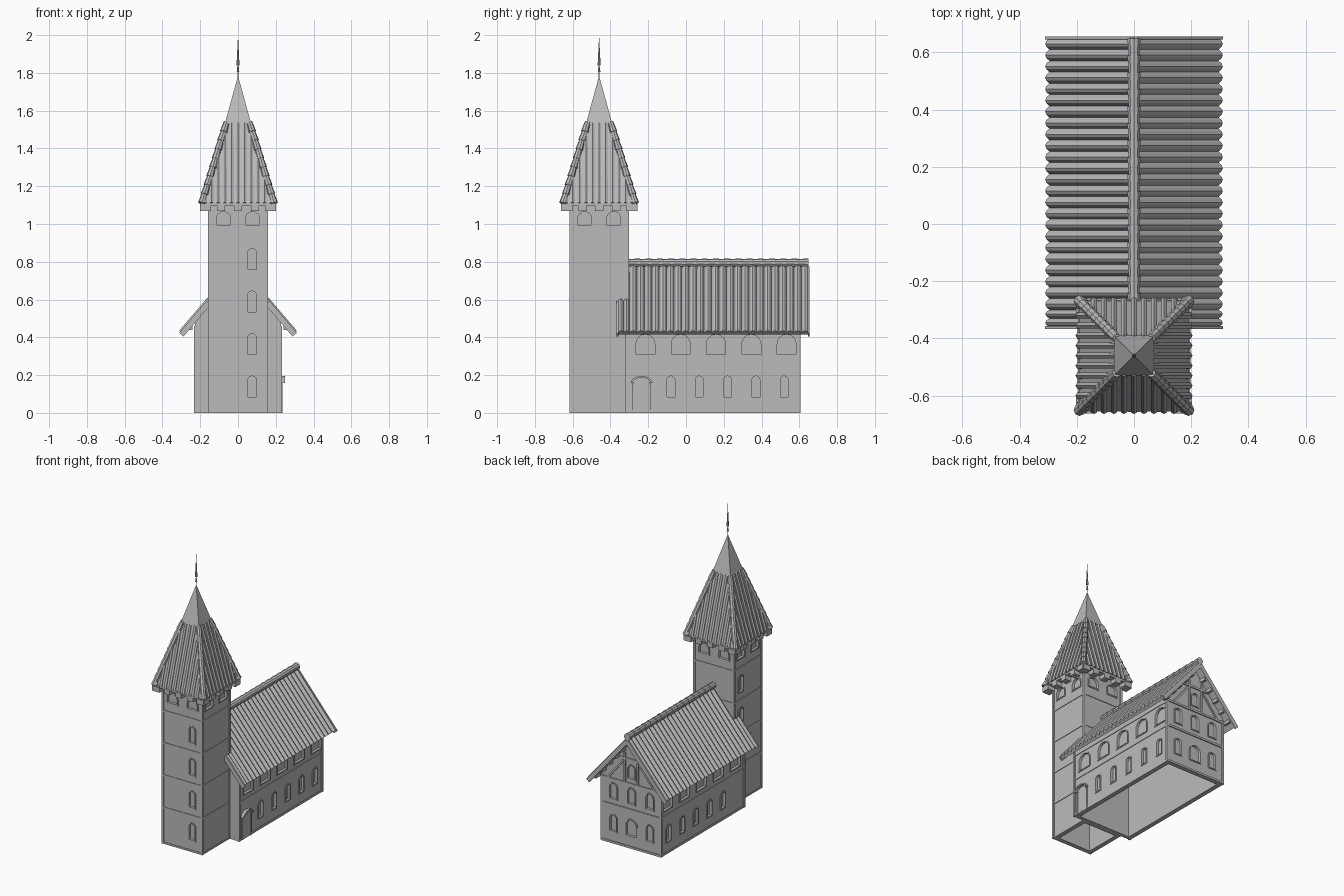
import bpy, bmesh
from math import sin, cos, pi, radians
from mathutils import Vector, Matrix

cube = bpy.data.objects.get("Cube")
if cube:
    bpy.data.objects.remove(cube, do_unlink=True)

GREY = (0.5, 0.5, 0.5, 1)
stone = bpy.data.materials.new("plain grey")
stone.use_nodes = True
stone.diffuse_color = GREY
stone.node_tree.nodes["Principled BSDF"].inputs["Base Color"].default_value = GREY

TC = -0.46                      # tower centre in y
FRONT, RIGHT, BACK, LEFT = 0, 90, 180, -90


def finish(bm, name, helper=False):
    bmesh.ops.recalc_face_normals(bm, faces=bm.faces)
    mesh = bpy.data.meshes.new(name)
    bm.to_mesh(mesh)
    bm.free()
    ob = bpy.data.objects.new(name, mesh)
    mesh.materials.append(stone)
    bpy.context.collection.objects.link(ob)
    if helper:
        ob.hide_render = True
        ob.hide_viewport = True
    return ob


def box(bm, lo, hi, mat=Matrix()):
    lo, hi = Vector(lo), Vector(hi)
    m = mat @ Matrix.Translation((lo + hi) / 2) @ Matrix.Diagonal((*(hi - lo), 1))
    bmesh.ops.create_cube(bm, size=1, matrix=m)


def rod(bm, a, b, r1, r2, sides=8):
    a, b = Vector(a), Vector(b)
    m = Matrix.Translation((a + b) / 2) @ (b - a).to_track_quat('Z', 'Y').to_matrix().to_4x4()
    bmesh.ops.create_cone(bm, cap_ends=True, segments=sides, radius1=r1, radius2=r2,
                          depth=(b - a).length, matrix=m)


def beam(bm, a, b, wide, deep):
    """Rectangular timber from a to b in an x-z plane, deep along y."""
    a, b = Vector(a), Vector(b)
    d = (b - a).normalized()
    side = Vector((0, 1, 0))
    m = Matrix((d, side, d.cross(side))).transposed().to_4x4()
    m = Matrix.Translation((a + b) / 2) @ m
    half = Vector(((b - a).length, deep, wide)) / 2
    box(bm, -half, half, m)


def prism(bm, points, y0, y1, mat=Matrix()):
    rings = [[bm.verts.new(mat @ Vector((x, y, z))) for x, z in points] for y in (y0, y1)]
    bm.faces.new(rings[0])
    bm.faces.new(rings[1])
    bridge(bm, *rings)


def bridge(bm, p, q):
    for i in range(len(p)):
        j = (i + 1) % len(p)
        bm.faces.new((p[i], p[j], q[j], q[i]))


def arch(u, z0, w, h, grow=0.0):
    r, rise = w / 2 + grow, min(w / 2, 0.05) + grow
    spring = z0 + h + grow - rise
    pts = [(u - r, z0 - grow), (u + r, z0 - grow)]
    return pts + [(u + r * cos(a * pi / 8), spring + rise * sin(a * pi / 8)) for a in range(9)]


def wall_frame(angle, cy, dist):
    return Matrix.Translation((0, cy, 0)) @ Matrix.Rotation(radians(angle), 4, 'Z') \
        @ Matrix.Translation((0, -dist, 0))


def window(cuts, frames, mat, u, z0, w, h):
    """Recess in the wall plus a raised surround."""
    prism(cuts, arch(u, z0, w, h), -0.02, 0.013, mat)
    rings = [[frames.verts.new(mat @ Vector((x, y, z))) for x, z in arch(u, z0, w, h, g)]
             for g, y in ((0, 0.01), (0, -0.005), (0.008, -0.005), (0.008, 0.01))]
    for i in range(4):
        bridge(frames, rings[i], rings[(i + 1) % 4])


def carve(ob, cutter):
    mod = ob.modifiers.new("openings", 'BOOLEAN')
    mod.operation, mod.solver, mod.object = 'DIFFERENCE', 'EXACT', cutter


# Tower walls with windows
walls, cuts, frames = bmesh.new(), bmesh.new(), bmesh.new()
box(walls, (-0.152, TC - 0.152, 0), (0.152, TC + 0.152, 1.12))
box(cuts, (-0.125, TC - 0.125, -0.1), (0.125, TC + 0.125, 1.09))
for angle in (FRONT, RIGHT, BACK, LEFT):
    m = wall_frame(angle, TC, 0.152)
    for u in (-0.077, 0.077):
        window(cuts, frames, m, u, 0.995, 0.075, 0.07)
    if angle in (FRONT, LEFT):
        for k in range(4):
            window(cuts, frames, m, -0.075 if angle == LEFT else 0.075, 0.085 + 0.225 * k, 0.045, 0.11)
carve(finish(walls, "tower_walls"), finish(cuts, "tower_cutter", True))
finish(frames, "tower_window_surrounds")

# Tower corner posts, storey bands and corbels
trim, corbels = bmesh.new(), bmesh.new()
for sx in (-1, 1):
    for sy in (-1, 1):
        c = Vector((sx * 0.15, TC + sy * 0.15, 0))
        box(trim, c - Vector((0.008, 0.008, 0)), c + Vector((0.008, 0.008, 1.1)))
for angle in (FRONT, RIGHT, BACK, LEFT):
    m = wall_frame(angle, TC, 0.152)
    for z in (0, 0.245, 0.47, 0.695, 0.92):
        box(trim, (-0.15, -0.004, z), (0.15, 0.004, z + 0.012), m)
    for k in range(5):
        u = (k - 2) * 0.09
        box(corbels, (u - 0.022, -0.045, 1.07), (u + 0.022, 0.01, 1.105), m)
finish(trim, "tower_trim")
finish(corbels, "tower_corbels")

# Spire: core, ribs, hip tiles, smooth cap and finial
LOW, HIGH, Z0, Z1 = 0.192, 0.062, 1.11, 1.535
core, ribs, hips = bmesh.new(), bmesh.new(), bmesh.new()
base = Matrix.Translation((0, TC, (Z0 + Z1) / 2)) @ Matrix.Rotation(pi / 4, 4, 'Z')
bmesh.ops.create_cone(core, cap_ends=True, segments=4, radius1=LOW * 2 ** .5, radius2=HIGH * 2 ** .5,
                      depth=Z1 - Z0, matrix=base)
box(core, (-0.195, TC - 0.195, 1.098), (0.195, TC + 0.195, 1.112))
finish(core, "spire_core")
for angle in (FRONT, RIGHT, BACK, LEFT):
    m = wall_frame(angle, TC, 0)
    for k in range(-5, 6):
        u = k * 0.035
        t = min(1, (LOW - abs(u)) / (LOW - HIGH))
        rod(ribs, m @ Vector((u, -LOW, Z0)), m @ Vector((u, -LOW + t * (LOW - HIGH), Z0 + t * (Z1 - Z0))),
            0.013, 0.011, 6)
    a, b = m @ Vector((LOW, -LOW, Z0)), m @ Vector((HIGH, -HIGH, Z1))
    for k in range(9):
        rod(hips, a.lerp(b, k / 9), a.lerp(b, (k + 1.1) / 9), 0.02, 0.015)
finish(ribs, "spire_ribs")
finish(hips, "spire_hip_tiles")
cap = bmesh.new()
bmesh.ops.create_cone(cap, cap_ends=True, segments=4, radius1=0.07 * 2 ** .5, radius2=0, depth=0.255,
                      matrix=Matrix.Translation((0, TC, 1.6575)) @ Matrix.Rotation(pi / 4, 4, 'Z'))
finish(cap, "spire_cap")
finial = bmesh.new()
for z0, z1, r0, r1 in ((1.76, 1.86, 0.002, 0.002), (1.805, 1.83, 0.007, 0.004), (1.84, 2.0, 0.008, 0)):
    rod(finial, (0, TC, z0), (0, TC, z1), r0, r1)
finish(finial, "finial")

# Hall walls with windows on both long sides and the rear gable
walls, cuts, frames = bmesh.new(), bmesh.new(), bmesh.new()
gable = [(-0.228, 0), (0.228, 0), (0.228, 0.475), (0, 0.745), (-0.228, 0.475)]
inner = [(-0.2, -0.1), (0.2, -0.1), (0.2, 0.46), (0, 0.7), (-0.2, 0.46)]
prism(walls, gable, -0.315, 0.6)
prism(cuts, inner, -0.29, 0.575)
for angle in (RIGHT, LEFT):
    s = 1 if angle == RIGHT else -1
    m = wall_frame(angle, 0, 0.228)
    for k in range(5):
        window(cuts, frames, m, s * (-0.08 + 0.15 * k), 0.085, 0.042, 0.11)
        window(cuts, frames, m, s * (-0.215 + 0.187 * k), 0.31, 0.1, 0.105)
m = wall_frame(BACK, 0, 0.6)
for u, w in ((-0.14, 0.05), (0, 0.08), (0.14, 0.05)):
    window(cuts, frames, m, u, 0.085, w, 0.11)
    window(cuts, frames, m, u, 0.31, 0.055, 0.105)
window(cuts, frames, m, 0, 0.485, 0.055, 0.09)
carve(finish(walls, "hall_walls"), finish(cuts, "hall_cutter", True))
finish(frames, "hall_window_surrounds")

# Hall timbers: posts, bands and gable truss
trim = bmesh.new()
for s in (-1, 1):
    for y in (-0.312, 0.597):
        box(trim, (s * 0.226 - 0.008, y - 0.008, 0), (s * 0.226 + 0.008, y + 0.008, 0.46))
    for z in (0, 0.26, 0.435):
        box(trim, (s * 0.228 - 0.004, -0.31, z), (s * 0.228 + 0.004, 0.6, z + 0.014))
    beam(trim, (s * 0.05, 0.602, 0.45), (s * 0.05, 0.602, 0.66), 0.012, 0.012)
    beam(trim, (s * 0.18, 0.602, 0.45), (s * 0.06, 0.602, 0.6), 0.012, 0.012)
for z in (0, 0.26, 0.44, 0.61):
    w = min(0.225, (0.735 - z) / 1.18)
    box(trim, (-w, 0.594, z), (w, 0.607, z + 0.014))
finish(trim, "hall_timbers")

# Arched door with canopy
door = bmesh.new()
m = wall_frame(RIGHT, 0, 0.228)
prism(door, arch(-0.235, 0, 0.085, 0.175), -0.004, 0.01, m)
for s in (-1, 1):
    box(door, (-0.235 + s * 0.045 - 0.006, -0.008, 0), (-0.235 + s * 0.045 + 0.006, 0.01, 0.16), m)
box(door, (-0.238, -0.006, 0.01), (-0.232, 0, 0.16), m)
hood = [(-0.235 + r * cos(a), 0.158 + (r - 0.02) * sin(a))
        for r, order in ((0.058, range(9)), (0.048, range(8, -1, -1))) for a in [k * pi / 8 for k in order]]
prism(door, hood, -0.02, 0.01, m)
finish(door, "side_door")


# Corrugated hall roof over boarding
def slope_z(x):
    return 0.77 - 1.17 * x


def roof_part(bm, s, y0, y1, x_in, x_out, count):
    step = (y1 - y0) / (count * 4)
    wave = (0, 0.75, 1, 0.75)
    normal = Vector((s * 1.17, 0, 1)).normalized()
    rows = []
    for x in (x_in, x_out):
        foot = Vector((s * x, 0, slope_z(x)))
        top = [bm.verts.new(foot + Vector((0, y0 + i * step, 0)) + normal * wave[i % 4] * 0.019)
               for i in range(count * 4 + 1)]
        low = [bm.verts.new(foot + Vector((0, y, 0)) - normal * 0.013) for y in (y1, y0)]
        rows.append(top + low)
    bridge(bm, *rows)
    for row in rows:
        bm.faces.new(row)


roof, edge = bmesh.new(), bmesh.new()
for s in (-1, 1):
    roof_part(roof, s, -0.3, 0.65, 0, 0.296, 24)
    roof_part(roof, s, -0.36, -0.3, 0.152, 0.296, 2)
    for y, x in ((0.65, 0.0), (-0.362, 0.155)):
        beam(edge, (s * x, y, slope_z(x) - 0.005), (s * 0.3, y, slope_z(0.3) - 0.005), 0.03, 0.01)
    for k in range(5):
        x = 0.05 + k * 0.05
        box(edge, (s * x - 0.008, 0.59, slope_z(x) - 0.038), (s * x + 0.008, 0.645, slope_z(x) - 0.015))
finish(roof, "hall_roof")
finish(edge, "roof_edge_boards")

# Ridge tiles
ridge = bmesh.new()
for k in range(16):
    y = -0.305 + k * 0.0595
    rod(ridge, (0, y + 0.062, 0.794), (0, y, 0.794), 0.024, 0.02, 10)
finish(ridge, "ridge_tiles")
